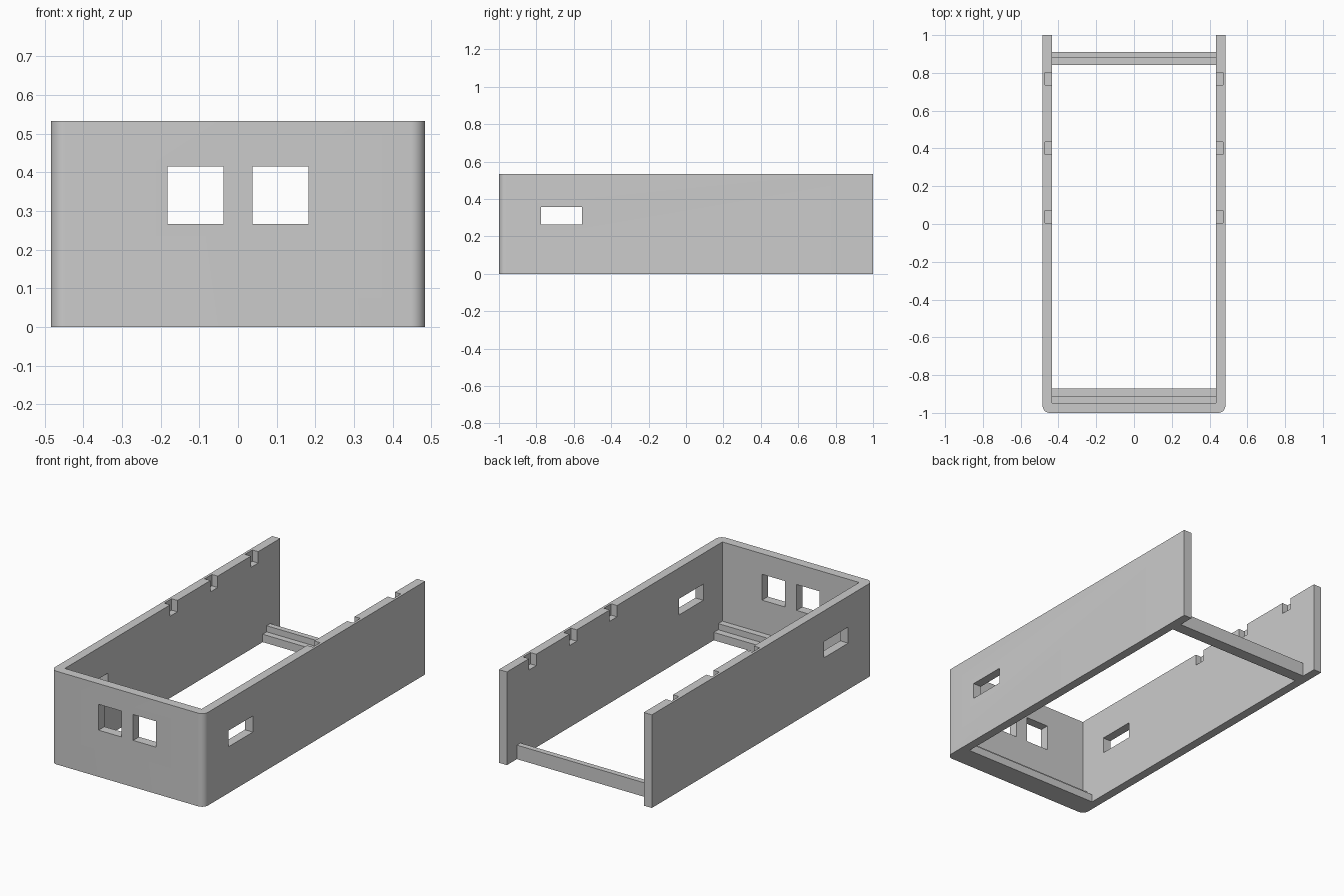
import bpy, bmesh, math

if "Cube" in bpy.data.objects:
    bpy.data.objects.remove(bpy.data.objects["Cube"])

W, L, H = 0.484, 1.0, 0.533      # half width, half length, height
IX, IY = 0.433, -0.947           # inner faces of side and front walls
R = 0.038                        # outer front corner radius

grey = bpy.data.materials.new("plain grey")
grey.diffuse_color = (0.6, 0.6, 0.6, 1)
grey.use_nodes = True
grey.node_tree.nodes["Principled BSDF"].inputs["Base Color"].default_value = grey.diffuse_color


def prism(name, pts, place, vec):
    """Extrude a 2D profile, mapped to 3D by place, along vec."""
    bm = bmesh.new()
    face = bm.faces.new([bm.verts.new(place(*p)) for p in pts])
    ext = bmesh.ops.extrude_face_region(bm, geom=[face])
    verts = [g for g in ext["geom"] if isinstance(g, bmesh.types.BMVert)]
    bmesh.ops.translate(bm, verts=verts, vec=vec)
    bmesh.ops.recalc_face_normals(bm, faces=bm.faces)
    mesh = bpy.data.meshes.new(name)
    bm.to_mesh(mesh)
    bm.free()
    mesh.materials.append(grey)
    ob = bpy.data.objects.new(name, mesh)
    bpy.context.collection.objects.link(ob)
    return ob


def box(name, x0, x1, y0, y1, z0, z1):
    return prism(name, [(x0, y0), (x1, y0), (x1, y1), (x0, y1)],
                 lambda x, y: (x, y, z0), (0, 0, z1 - z0))


# U-shaped wall with rounded outer front corners
corner = [(W - R + R * math.cos(a), -L + R - R * math.sin(a))
          for a in (math.radians(90 * i / 8) for i in range(9))]
outline = [(IX, L), (W, L)] + corner + [(-x, y) for x, y in reversed(corner)]
outline += [(-W, L), (-IX, L), (-IX, IY), (IX, IY)]
wall = prism("wall", outline, lambda x, y: (x, y, 0), (0, 0, H))

# Openings: front windows, side windows and top-edge notches
cutters = [box("side_window_cutter", -0.7, 0.7, -0.775, -0.557, 0.265, 0.357)]
for s in (-1, 1):
    cutters.append(box("front_window_cutter", *sorted((s * 0.037, s * 0.182)),
                       -1.1, -0.9, 0.267, 0.415))
    for y in (0.038, 0.402, 0.768):
        cutters.append(box("notch_cutter", *sorted((s * 0.40, s * 0.47)),
                           y - 0.033, y + 0.033, H - 0.065, H + 0.1))
for c in cutters:
    c.hide_render = True
    c.hide_set(True)
    mod = wall.modifiers.new("cut", 'BOOLEAN')
    mod.operation, mod.solver, mod.object = 'DIFFERENCE', 'EXACT', c

# Apply the cuts and remove the helpers
bpy.context.view_layer.update()
cut = bpy.data.meshes.new_from_object(
    wall.evaluated_get(bpy.context.evaluated_depsgraph_get()))
wall.modifiers.clear()
wall.data = cut
for c in cutters:
    bpy.data.objects.remove(c)
bpy.context.view_layer.objects.active = wall
wall.select_set(True)
bpy.ops.object.shade_smooth_by_angle(angle=math.radians(30))


# Stepped cross bars, low step facing the middle
def bar(name, outer, mid, inner):
    prism(name, [(outer, 0), (inner, 0), (inner, 0.045), (mid, 0.045),
                 (mid, 0.08), (outer, 0.08)],
          lambda y, z: (-IX, y, z), (2 * IX, 0, 0))


bar("rear_cross_bar", 0.91, 0.878, 0.842)
bar("front_cross_bar", IY, -0.91, -0.87)
